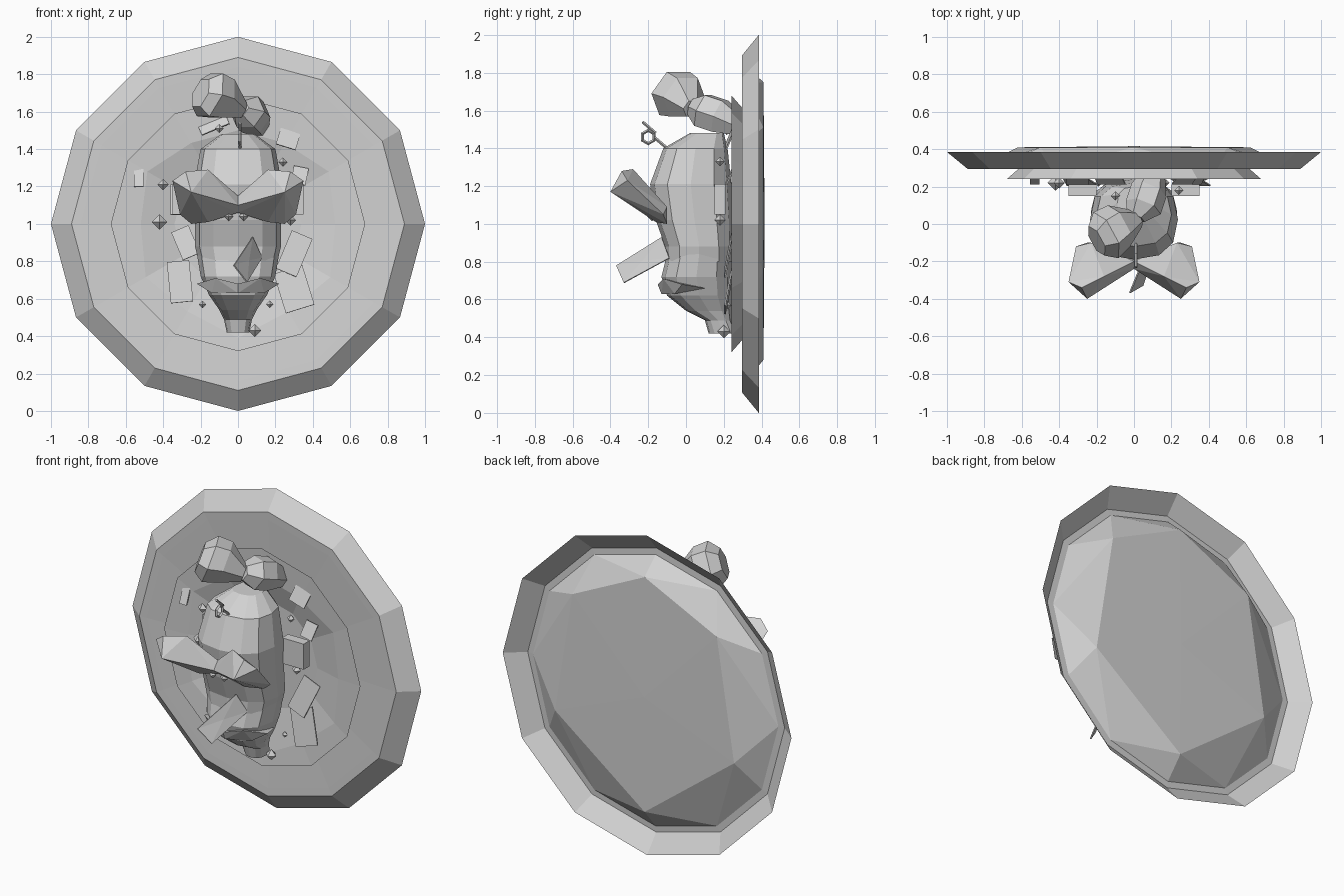
import bpy, bmesh, math
from mathutils import Vector

cube = bpy.data.objects.get("Cube")
if cube:
    bpy.data.objects.remove(cube, do_unlink=True)

grey = bpy.data.materials.new("plain_grey")
grey.use_nodes = True
COLOUR = (0.65, 0.65, 0.65, 1)
grey.diffuse_color = COLOUR
grey.node_tree.nodes["Principled BSDF"].inputs["Base Color"].default_value = COLOUR


def finish(name, bm):
    bmesh.ops.recalc_face_normals(bm, faces=bm.faces)
    mesh = bpy.data.meshes.new(name)
    bm.to_mesh(mesh)
    bm.free()
    mesh.materials.append(grey)
    obj = bpy.data.objects.new(name, mesh)
    bpy.context.scene.collection.objects.link(obj)
    return obj


def hull(name, points, mirror=False):
    """Faceted solid around a few points, optionally with a twin across x."""
    for side in ((1, -1) if mirror else (1,)):
        bm = bmesh.new()
        for x, y, z in points:
            bm.verts.new((x * side, y, z))
        res = bmesh.ops.convex_hull(bm, input=bm.verts)
        junk = {g for g in res["geom_interior"] if isinstance(g, bmesh.types.BMVert)}
        bmesh.ops.delete(bm, geom=list(junk), context="VERTS")
        finish(name + ("_right" if side < 0 else "_left" if mirror else ""), bm)


def skin(name, rings, cap_start=False, cap_end=False):
    """Join equal rings of points with quads."""
    bm = bmesh.new()
    loops = [[bm.verts.new(p) for p in ring] for ring in rings]
    n = len(loops[0])
    for a, b in zip(loops, loops[1:]):
        for i in range(n):
            j = (i + 1) % n
            bm.faces.new((a[i], a[j], b[j], b[i]))
    for flag, loop in ((cap_start, loops[0]), (cap_end, loops[-1])):
        if flag:
            mid = bm.verts.new(sum((v.co for v in loop), Vector()) / n)
            for i in range(n):
                bm.faces.new((loop[i], loop[(i + 1) % n], mid))
    return finish(name, bm)


def disc_ring(radii, y, n=12):
    if not isinstance(radii, list):
        radii = [radii] * n
    return [(r * math.cos(i * math.tau / n), y, 1 + r * math.sin(i * math.tau / n))
            for i, r in enumerate(radii)]


def path_chunk(name, stations, n=6):
    """Faceted tube through (centre, radius) stations."""
    axis = (Vector(stations[-1][0]) - Vector(stations[0][0])).normalized()
    u = axis.cross((0, 0, 1)).normalized()
    w = axis.cross(u)
    rings = [[Vector(c) + r * (u * math.cos(a) + w * math.sin(a))
              for a in (i * math.tau / n for i in range(n))] for c, r in stations]
    return skin(name, rings, True, True)


def plate(name, corners, thick=0.008):
    obj = skin(name, [corners], True)
    mod = obj.modifiers.new("thickness", "SOLIDIFY")
    mod.thickness = thick


def gem(name, centre, r):
    c = Vector(centre)
    hull(name, [c + r * s * Vector(a) for a in ((1, 0, 0), (0, 1, 0), (0, 0, 1)) for s in (1, -1)])


# Round backing: sloping rim and a nearly flat front face
skin("plaque_rim", [disc_ring(1, .385), disc_ring(.89, .295), disc_ring(.84, .297),
                    disc_ring(.6, .31)])

# Shallow faceted dome on the back
bm = bmesh.new()
for p in disc_ring(.85, .3) + [(0, .41, 1.75), (0, .41, .28), (0, .416, 1)]:
    bm.verts.new(p)
for s in (1, -1):
    for x, z in ((.5, 1.51), (.62, .75)):
        bm.verts.new((x * s, .41, z))
bmesh.ops.convex_hull(bm, input=bm.verts)
bmesh.ops.delete(bm, geom=[f for f in bm.faces if f.calc_center_median().y < .302],
                 context="FACES")
finish("plaque_back", bm)

# Inner dish on the front, with an uneven hollow
half = [.56, .5, .5, .5, .56]
hollow = [.52] + half + [.52, .57, .54, .61, .54, .57]
skin("inner_dish", [disc_ring(.6, .31), disc_ring(.68, .24), disc_ring(hollow, .25),
                    disc_ring(.34, .3)], False, True)


# Body: squarish oval slices (height, half width, front y, back y)
def rounded(v):
    return math.copysign(abs(v) ** .8, v)


def slices(table, n=12):
    return [[(hw * rounded(math.cos(a)), (f + b) / 2 + (b - f) / 2 * rounded(math.sin(a)), z)
             for a in (i * math.tau / n for i in range(n))]
            for z, hw, f, b in table]


skin("head", slices([(1.48, .09, .02, .2), (1.40, .2, -.12, .22), (1.21, .235, -.19, .24),
                     (1.02, .23, -.16, .25), (.88, .23, -.11, .25), (.8, .21, -.11, .25)]),
     True, True)
skin("belly", slices([(.84, .22, -.1, .24), (.72, .2, -.13, .24), (.62, .155, -.1, .24),
                      (.54, .1, 0, .24), (.49, .075, .1, .24), (.42, .06, .12, .27)]),
     True, True)

# Pointed collar around the waist
hull("collar", [(0, -.15, .68), (0, -.13, .63), (.12, -.12, .71), (.22, -.02, .68),
                (.14, -.06, .63), (.18, .1, .66), (0, .1, .66)], True)

# Large flared bow tilted forwards
hull("bow", [(0, -.2, 1.15), (0, -.24, 1.1), (0, -.19, 1.06),
             (.16, -.28, 1.29), (.28, -.34, 1.28), (.25, -.4, 1.17), (.35, -.31, 1.23),
             (.16, -.16, 1.01), (.25, -.1, 1.0), (.31, -.12, 1.05), (.23, -.1, 1.09)], True)

# Flat tongue
plate("tongue", [(.05, -.33, .69), (-.02, -.37, .78), (.08, -.13, .93), (.13, -.09, .82)])

# Knobbly stalk curling over the top, ending in a flared cup
path_chunk("stalk_tip", [((.02, .03, 1.61), .05), ((-.08, -.01, 1.67), .125),
                         ((-.15, -.06, 1.69), .14), ((-.2, -.09, 1.7), .09)])
path_chunk("stalk_base", [((.01, .03, 1.62), .05), ((.05, .09, 1.60), .1),
                          ((.08, .18, 1.57), .1), ((.11, .28, 1.52), .06)])

# Square ears
hull("ear", [(x, y, z) for x in (.2, .35) for y in (.15, .21) for z in (1.05, 1.21)], True)

# Loose leaves lying against the dish: centre x, centre z, width, height, turn
leaves = [(.27, 1.46, .11, .1, -.3), (.33, 1.26, .08, .09, -.2), (-.53, 1.25, .05, .1, 0),
          (.3, .84, .12, .22, -.4), (-.28, .9, .1, .16, .4), (-.31, .69, .12, .22, .1),
          (.3, .65, .16, .22, .3), (-.3, 1.13, .12, .16, 0), (-.13, 1.53, .16, .05, .4)]
for i, (cx, cz, w, h, turn) in enumerate(leaves):
    c, s = math.cos(turn) / 2, math.sin(turn) / 2
    plate(f"leaf_{i}", [(cx + w * a * c - h * b * s, .23 + .02 * b, cz + w * a * s + h * b * c)
                        for a, b in ((-1, -1), (1, -1), (1, 1), (-1, 1))])

# Small gems
for i, (x, y, z, r) in enumerate([
        (-.42, .22, 1.01, .042), (-.4, .22, 1.21, .03), (.09, .2, .43, .035),
        (-.19, .22, .57, .02), (.17, .22, .57, .02), (.24, .18, 1.33, .025),
        (-.1, .15, 1.51, .025), (.28, .18, 1.02, .03), (-.05, -.18, 1.04, .025),
        (.03, -.18, 1.04, .025)]):
    gem(f"gem_{i}", (x, y, z), r)

# Feeler with a little ring on the forehead
bpy.ops.mesh.primitive_torus_add(major_segments=6, minor_segments=4, major_radius=.035,
                                 minor_radius=.009, location=(.01, -.2, 1.46),
                                 rotation=(0, math.pi / 2, 0))
ring = bpy.context.object
ring.name = "feeler_ring"
ring.data.materials.append(grey)
path_chunk("feeler_stem", [((.01, -.1, 1.4), .008), ((.01, -.17, 1.46), .008)], 4)
path_chunk("feeler_tip", [((.01, -.16, 1.48), .008), ((.01, -.23, 1.54), .008)], 4)
